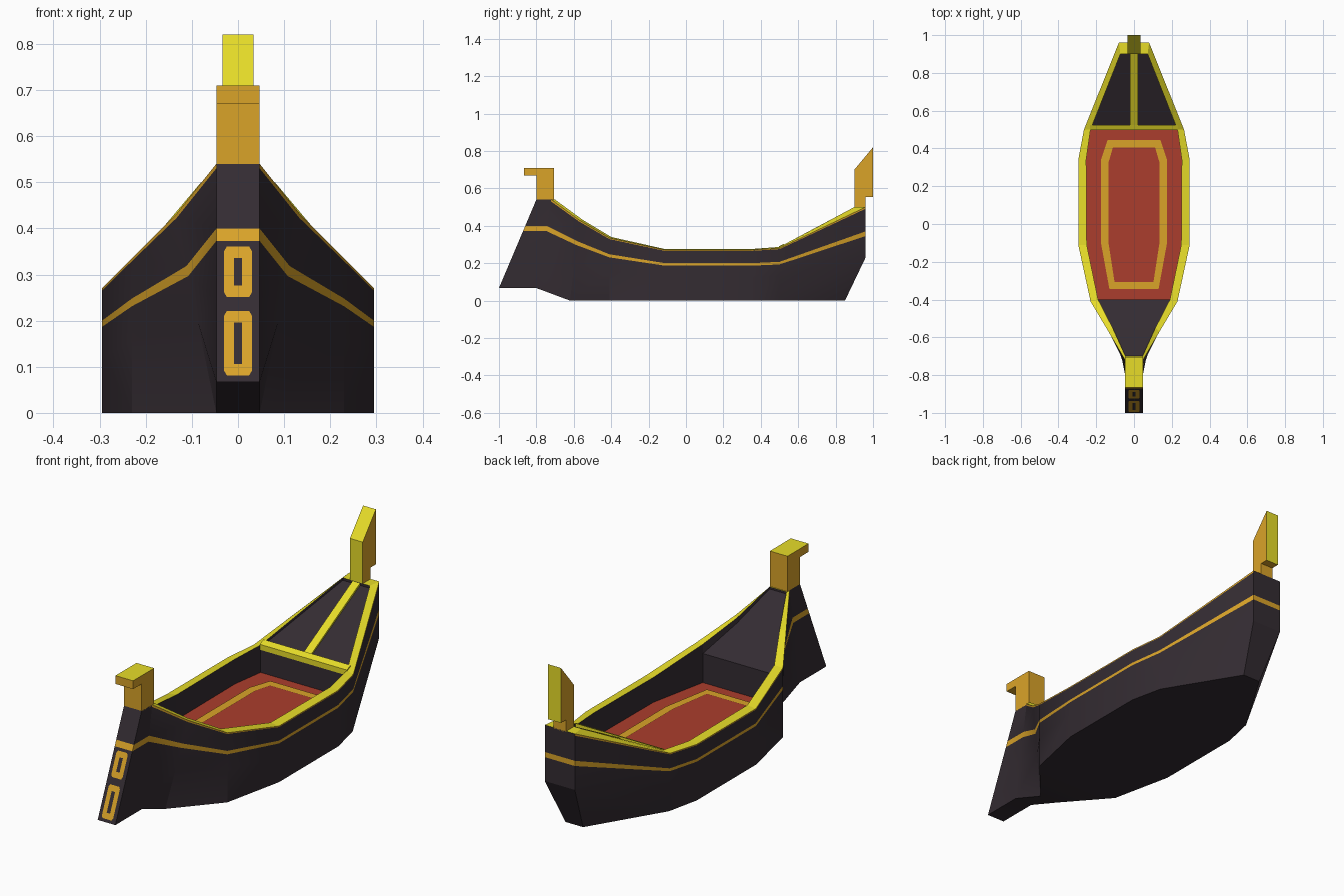
import bpy, bmesh, math
from mathutils import Vector

if "Cube" in bpy.data.objects:
    bpy.data.objects.remove(bpy.data.objects["Cube"])


def material(name, rgb):
    m = bpy.data.materials.new(name)
    m.diffuse_color = (*rgb, 1)
    m.use_nodes = True
    m.node_tree.nodes["Principled BSDF"].inputs["Base Color"].default_value = m.diffuse_color
    return m


DARK = material("dark hull", (.034, .025, .032))
GOLD = material("gold", (.70, .37, .022))
YELLOW = material("bright yellow", (.80, .72, .022))
RED = material("floor red", (.41, .047, .026))


def build(name, faces, mats, aim=None):
    """faces: list of (points, material index); aim(face) gives the wanted normal direction."""
    bm = bmesh.new()
    for pts, mi in faces:
        f = bm.faces.new([bm.verts.new(p) for p in pts])
        f.material_index = mi
    bmesh.ops.remove_doubles(bm, verts=bm.verts[:], dist=1e-5)
    bm.normal_update()
    if aim:
        for f in bm.faces:
            if f.normal.dot(aim(f)) < 0:
                f.normal_flip()
    else:
        bmesh.ops.recalc_face_normals(bm, faces=bm.faces[:])
    me = bpy.data.meshes.new(name)
    bm.to_mesh(me)
    bm.free()
    for m in mats:
        me.materials.append(m)
    ob = bpy.data.objects.new(name, me)
    bpy.context.collection.objects.link(ob)
    return ob


def up(f):
    return Vector((0, 0, 1))


def mir(p):
    return Vector((-p[0], p[1], p[2]))


def extrude_profile(name, profile, hw, rule):
    """Profile in (y, z) pushed to +-hw in x; rule(normal, centre) picks gold 0 or yellow 1."""
    a = [Vector((hw, y, z)) for y, z in profile]
    n = len(a)
    faces = [(a, 0), ([mir(p) for p in a], 0)]
    faces += [([a[i], a[(i + 1) % n], mir(a[(i + 1) % n]), mir(a[i])], 0) for i in range(n)]
    ob = build(name, faces, [GOLD, YELLOW])
    for p in ob.data.polygons:
        p.material_index = rule(p.normal, p.center)
    return ob


# Hull stations: top (half width, y, z) and bottom (half width, y, z)
TOP = [(.047, -.80, .54), (.047, -.72, .54), (.135, -.57, .43), (.23, -.41, .335),
       (.295, -.11, .27), (.295, .34, .27), (.265, .50, .28), (.08, .96, .50)]
BOT = [(.047, -1.0, .067), (.047, -.80, .067), (.047, -.62, 0), (.23, -.41, 0),
       (.295, -.11, 0), (.295, .34, 0), (.26, .50, 0), (.047, .85, 0)]
ROWS = [0, .46, .69, .74, .982, 1]


def hull_point(i, f):
    t, b = Vector(TOP[i]), Vector(BOT[i])
    z = max(t.z * f, b.z)
    if i == 7:   # raked lower transom, upright above
        knee = Vector((.08, .96, .23))
        return b.lerp(knee, z / .23) if z < .23 else Vector((.08, .96, z))
    return b.lerp(t, (z - b.z) / (t.z - b.z))


faces = []
last = len(TOP) - 1
for r in range(len(ROWS) - 1):
    lo, hi = ROWS[r], ROWS[r + 1]
    for i in range(last):
        q = [hull_point(i, lo), hull_point(i + 1, lo), hull_point(i + 1, hi), hull_point(i, hi)]
        mi = 1 if r == 2 or (r == 4 and i > 0) else 0
        faces += [(q, mi), ([mir(p) for p in q], mi)]
    for i in (0, last):   # stem front and transom
        a, b = hull_point(i, lo), hull_point(i, hi)
        faces.append(([a, mir(a), mir(b), b], 1 if r == 2 else 0))
for i in range(last):
    a, b = hull_point(i, 0), hull_point(i + 1, 0)
    faces.append(([a, b, mir(b), mir(a)], 0))
a, b = hull_point(0, 1), hull_point(1, 1)
faces.append(([a, b, mir(b), mir(a)], 0))
hull = build("hull", faces, [DARK, GOLD], lambda f: f.calc_center_median() - Vector((0, 0, .2)))
bpy.context.view_layer.objects.active = hull
hull.select_set(True)
bpy.ops.object.shade_smooth_by_angle(angle=math.radians(25))

# Gunwale rim, from the hull edge to the inner edge
INNER = [Vector(p) for p in [(.045, -.70, .54), (.113, -.55, .43), (.19, -.40, .34), (.25, -.11, .275),
                             (.253, .34, .275), (.23, .50, .287), (.072, .90, .50)]]
OUTER = [Vector(p) for p in TOP[1:]]
faces = []
for i in range(6):
    q = [OUTER[i], OUTER[i + 1], INNER[i + 1], INNER[i]]
    faces += [(q, 0), ([mir(p) for p in q], 0)]
for i in (0, 6):
    faces.append(([OUTER[i], INNER[i], mir(INNER[i]), mir(OUTER[i])], 0))
build("gunwale", faces, [YELLOW], up)

# Inner walls, fore deck with step, aft deck and bulkheads
FLOOR = .155


def at(p, z):
    return Vector((p.x, p.y, z))


def span(a, b):
    return ([a, b, mir(b), mir(a)], 0)


I = INNER
base = [at(I[0], .53), at(I[1], .405), at(I[2], .295)]
floor_edge = [at(p, FLOOR) for p in I[2:6]]
aft = [I[5] - Vector((0, 0, .012)), I[6] - Vector((0, 0, .012))]
faces = [span(base[0], base[1]), span(base[1], base[2]), span(base[2], floor_edge[0]),
         span(floor_edge[3], I[5]), span(aft[0], aft[1]), span(aft[1], I[6]), span(base[0], I[0])]
walls = [(I[:3], base), (I[2:6], floor_edge), (I[5:], aft)]
for tops, lows in walls:
    for k in range(len(tops) - 1):
        q = [tops[k], tops[k + 1], lows[k + 1], lows[k]]
        faces += [(q, 0), ([mir(p) for p in q], 0)]
build("inner_walls_and_decks", faces, [DARK], lambda f: Vector((0, .1, .8)) - f.calc_center_median())

# Red floor
build("floor", [(floor_edge + [mir(p) for p in reversed(floor_edge)], 0)], [RED], up)


def ring(name, outer, inner, place, aim):
    """Flat gold frame between two mirrored half outlines."""
    o = outer + [(-x, v) for x, v in reversed(outer)]
    n = inner + [(-x, v) for x, v in reversed(inner)]
    c = len(o)
    build(name, [([place(*o[k]), place(*o[(k + 1) % c]), place(*n[(k + 1) % c]), place(*n[k])], 0)
                 for k in range(c)], [GOLD], aim)


ring("floor_border", [(.14, .445), (.175, .34), (.175, -.10), (.13, -.345)],
     [(.112, .405), (.135, .325), (.135, -.10), (.103, -.307)],
     lambda x, y: Vector((x, y, FLOOR + .004)), up)

# Gold frames on the raked stem face
for name, lo, hi in (("upper_stem_frame", .25, .36), ("lower_stem_frame", .08, .22)):
    ring(name, [(.024, hi), (.03, hi - .01), (.03, lo + .01), (.024, lo)],
         [(.009, hi - .025), (.009, hi - .026), (.009, lo + .026), (.009, lo + .025)],
         lambda x, z: Vector((x, -.802 - .2 * (.54 - z) / .473, z + .001)),
         lambda f: Vector((0, -1, 0)))

# Aft deck trims: cross beam and centre strip
extrude_profile("cross_beam", [(.497, .265), (.497, .291), (.525, .304), (.525, .265)], .232,
                lambda n, c: 1)
extrude_profile("deck_centre_strip", [(.52, .28), (.52, .294), (.90, .499), (.90, .48)], .02,
                lambda n, c: 1)

# Bow head block, yellow on top
extrude_profile("bow_head", [(-.80, .535), (-.80, .67), (-.865, .67), (-.865, .71), (-.705, .71), (-.705, .535)],
                .047, lambda n, c: int(n.z > .5))

# Stern post, gold sides and yellow edges
extrude_profile("stern_post", [(.90, .495), (.90, .70), (1.0, .82), (1.0, .555), (.96, .555), (.96, .495)],
                .034, lambda n, c: int(abs(n.x) < .5 and c.z > .56))
